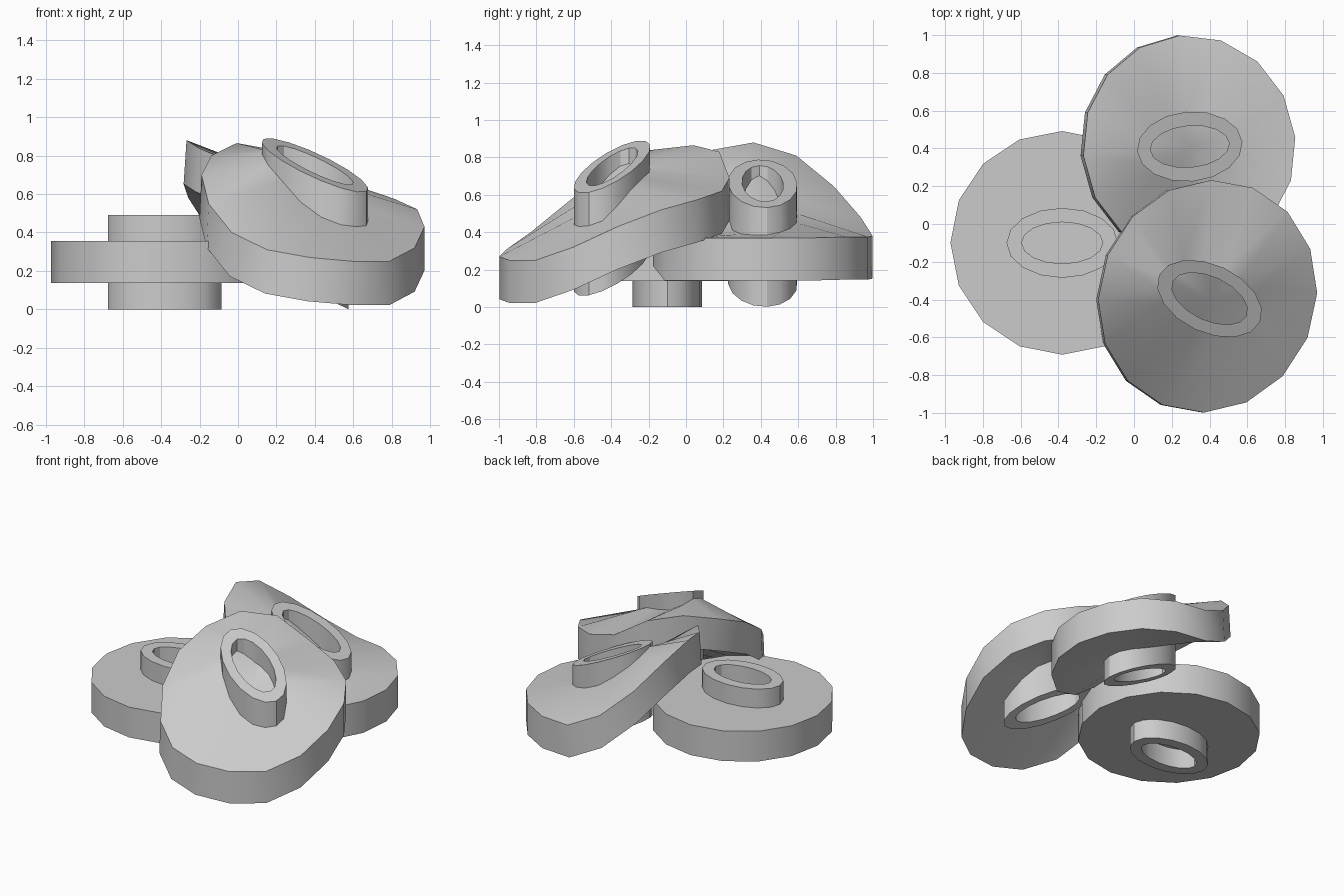
import bpy, bmesh, math

if "Cube" in bpy.data.objects:
    bpy.data.objects.remove(bpy.data.objects["Cube"])

N = 16


def finish(name, bm):
    bmesh.ops.recalc_face_normals(bm, faces=bm.faces)
    me = bpy.data.meshes.new(name)
    bm.to_mesh(me)
    bm.free()
    ob = bpy.data.objects.new(name, me)
    bpy.context.collection.objects.link(ob)
    bpy.ops.object.select_all(action='DESELECT')
    ob.select_set(True)
    bpy.context.view_layer.objects.active = ob
    bpy.ops.object.shade_smooth_by_angle(angle=math.radians(30))


def ellipse(cx, cy, rx, ry, rot, shear=0.0, step=0):
    pts = []
    c, s = math.cos(math.radians(rot)), math.sin(math.radians(rot))
    for i in range(N):
        a = 2 * math.pi * (i + step) / N
        x, y = rx * math.cos(a), ry * math.sin(a)
        x, y = x + shear * y, y + shear * x
        pts.append((cx + x * c - y * s, cy + x * s + y * c))
    return pts


def bridge(bm, a, b):
    for i in range(N):
        j = (i + 1) % N
        bm.faces.new((a[i], a[j], b[j], b[i]))


def disc(name, rim, rim_z, oval, oval_z, step, mid, thick, shift=0.0):
    """Draped disc: rim, a ring where the hub meets the surface, and a centre fan."""
    bm = bmesh.new()
    inner = ellipse(*oval, step=step)
    rims = []
    for dz, dx in ((0, 0), (-thick, shift)):
        edge = [bm.verts.new((x + (dx if x < oval[0] else 0), y, z + dz))
                for (x, y), z in zip(rim, rim_z)]
        base = [bm.verts.new((x, y, oval_z[(i + step) % N] + dz))
                for i, (x, y) in enumerate(inner)]
        bridge(bm, edge, base)
        c = bm.verts.new((oval[0], oval[1], mid + dz))
        for i in range(N):
            bm.faces.new((base[i], base[(i + 1) % N], c))
        rims.append(edge)
    bridge(bm, *rims)
    finish(name, bm)


def hub(name, oval, inner, top_z, height, sx=0.0, sy=0.0):
    """Oval collar running through the disc, ends sloped by sx, sy."""
    cx, cy, rx, ry, rot = oval
    bm = bmesh.new()
    rings = []
    for (a, b), dz in (((rx, ry), 0), ((rx, ry), -height), (inner, -height), (inner, 0)):
        rings.append([bm.verts.new((x, y, top_z + dz + sx * (x - cx) + sy * (y - cy)))
                      for x, y in ellipse(cx, cy, a, b, rot)])
    for k in range(4):
        bridge(bm, rings[k], rings[(k + 1) % 4])
    finish(name, bm)


# flat disc on the left
oval = (-0.38, -0.1, 0.295, 0.185, 0)
disc("flat_disc", ellipse(-0.38, -0.1, 0.592, 0.592, 0), [0.355] * N,
     oval, [0.355] * N, 0, 0.355, 0.217)
hub("flat_disc_hub", oval, (0.215, 0.11), 0.49, 0.49)

# front disc, tilted and draped over the left one
oval = (0.4, -0.395, 0.295, 0.18, -25)
disc("front_disc", ellipse(0.39, -0.383, 0.58, 0.615, 0, shear=0.03),
     [.43, .52, .575, .62, .69, .83, .865, .80, .70, .55, .40, .31, .27, .25, .25, .32],
     oval,
     [.435, .46, .54, .63, .69, .72, .745, .79, .83, .81, .75, .67, .56, .48, .44, .43],
     1, 0.60, 0.228, -0.01)
hub("front_disc_hub", oval, (0.215, 0.115), 0.75, 0.55, -0.35, 0.35)

# back disc, lying flat on the right and bent up at the left
oval = (0.295, 0.41, 0.28, 0.185, 5)
disc("back_disc", ellipse(0.293, 0.41, 0.563, 0.59, 5),
     [.37, .37, .375, .375, .38, .48, .645, .81, .88, .84, .78, .62, .45, .37, .37, .37],
     oval,
     [.385, .40, .42, .45, .50, .58, .66, .73, .77, .74, .67, .58, .48, .41, .39, .385],
     0, 0.50, 0.228, -0.015)
hub("back_disc_hub", oval, (0.21, 0.11), 0.66, 0.53, -0.46, 0.0)
